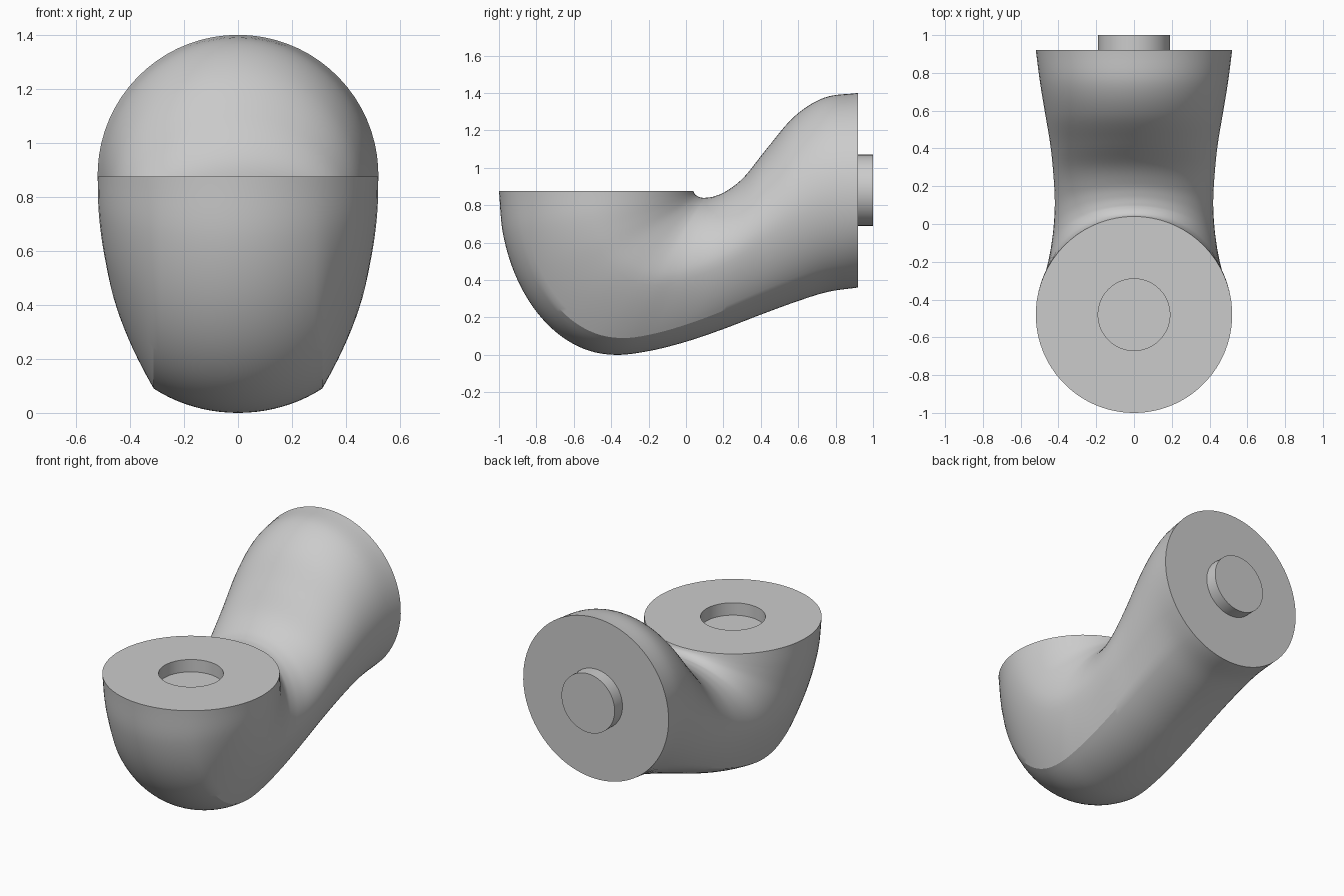
import bpy, bmesh, math
from mathutils import Vector

cube = bpy.data.objects.get("Cube")
if cube:
    bpy.data.objects.remove(cube)

RADIUS, PEG_RADIUS, PEG_DEPTH = 0.52, 0.19, 0.08
TOP = 0.875
CREASE = math.asin(0.6)      # angle where the underside strip meets the sides

grey = bpy.data.materials.new("plain_grey")
grey.use_nodes = True
colour = (0.6, 0.6, 0.6, 1)
grey.diffuse_color = colour
grey.node_tree.nodes["Principled BSDF"].inputs["Base Color"].default_value = colour


def heel(degrees):
    """Point on the elliptical outline of the front and underside."""
    a = math.radians(degrees)
    return -0.38 - 0.62 * math.cos(a), TOP * (1 - math.sin(a))


# Sections along the bend: outer y, z, inner y, z, half width, crease strength
KEYS = [
    (*heel(0), 0.04, TOP, 0.52, 0),
    (*heel(15), 0.046, 0.862, 0.517, 0.2),
    (*heel(30), 0.053, 0.854, 0.505, 0.45),
    (*heel(45), 0.062, 0.848, 0.488, 0.7),
    (*heel(60), 0.074, 0.843, 0.472, 0.9),
    (*heel(75), 0.088, 0.84, 0.455, 1),
    (*heel(90), 0.105, 0.84, 0.44, 1),
    (-0.20, 0.02, 0.15, 0.847, 0.426, 0.95),
    (0.00, 0.07, 0.215, 0.875, 0.42, 0.85),
    (0.20, 0.138, 0.31, 0.95, 0.427, 0.65),
    (0.40, 0.215, 0.43, 1.10, 0.443, 0.45),
    (0.60, 0.288, 0.58, 1.275, 0.472, 0.25),
    (0.76, 0.337, 0.74, 1.375, 0.498, 0.1),
    (0.92, 0.36, 0.92, 1.40, 0.52, 0),
]


def smooth_keys(keys, steps):
    """Catmull-Rom interpolation of the section keys."""
    pts = [Vector(k) for k in keys]
    pts = [2 * pts[0] - pts[1]] + pts + [2 * pts[-1] - pts[-2]]
    out = []
    for a, b, c, d in zip(pts, pts[1:], pts[2:], pts[3:]):
        for i in range(steps):
            t = i / steps
            out.append(0.5 * (2 * b + (c - a) * t + (2 * a - 5 * b + 4 * c - d) * t**2
                              + (3 * b - a - 3 * c + d) * t**3))
    return out + [pts[-2]]


def ring_angles(low=10, high=28):
    half = [CREASE * i / low for i in range(low)]
    half += [CREASE + (math.pi - CREASE) * i / high for i in range(high + 1)]
    return half + [-a for a in half[-2:0:-1]]


ANGLES = ring_angles()


def section(key):
    """Circle at the ends, narrowed and creased in the middle of the bend."""
    outer, inner = Vector((0, key[0], key[1])), Vector((0, key[2], key[3]))
    width, crease = key[4], key[5]
    length = (inner - outer).length
    axis = (inner - outer) / length
    sag = RADIUS * (1 - math.cos(CREASE))
    edge = RADIUS * math.sin(CREASE)
    ring = []
    for a in ANGLES:
        c, s = math.cos(a), abs(math.sin(a))
        x, depth = RADIUS * s, RADIUS * (1 - c)
        if abs(a) >= CREASE - 1e-6:
            depth = sag + (length - sag) * (0.8 - c) / 1.8
            x = width * s
            if c > 0:
                round_side = (s - 0.6) / 0.4
                flat_side = 1 - min(1, c / 0.8) ** 1.5
                mix = round_side + (flat_side - round_side) * crease
                x = edge + (width - edge) * mix
        ring.append(outer + axis * depth + Vector((math.copysign(x, a), 0, 0)))
    return ring


def socket_ring(z):
    return [Vector((PEG_RADIUS * math.sin(a), -0.48 - PEG_RADIUS * math.cos(a), z))
            for a in ANGLES]


def finish(name, bm):
    bmesh.ops.recalc_face_normals(bm, faces=bm.faces)
    mesh = bpy.data.meshes.new(name)
    bm.to_mesh(mesh)
    bm.free()
    mesh.materials.append(grey)
    obj = bpy.data.objects.new(name, mesh)
    bpy.context.collection.objects.link(obj)
    bpy.ops.object.select_all(action='DESELECT')
    obj.select_set(True)
    bpy.context.view_layer.objects.active = obj
    bpy.ops.object.shade_smooth_by_angle(angle=math.radians(22))
    return obj


# Elbow body, with a round socket in its top face
rings = [socket_ring(TOP - PEG_DEPTH), socket_ring(TOP)]
rings += [section(k) for k in smooth_keys(KEYS, 6)]
bm = bmesh.new()
loops = [[bm.verts.new(p) for p in ring] for ring in rings]
count = len(ANGLES)
for r0, r1 in zip(loops, loops[1:]):
    for i in range(count):
        j = (i + 1) % count
        bm.faces.new((r0[i], r0[j], r1[j], r1[i]))
bm.faces.new(loops[0])
bm.faces.new(loops[-1])
finish("elbow_body", bm)

# Round peg on the back face
bm = bmesh.new()
bmesh.ops.create_cone(bm, cap_ends=True, segments=64, radius1=PEG_RADIUS,
                      radius2=PEG_RADIUS, depth=PEG_DEPTH + 0.02)
peg = finish("connecting_peg", bm)
peg.rotation_euler.x = math.pi / 2
peg.location = (0, 0.95, 0.88)
